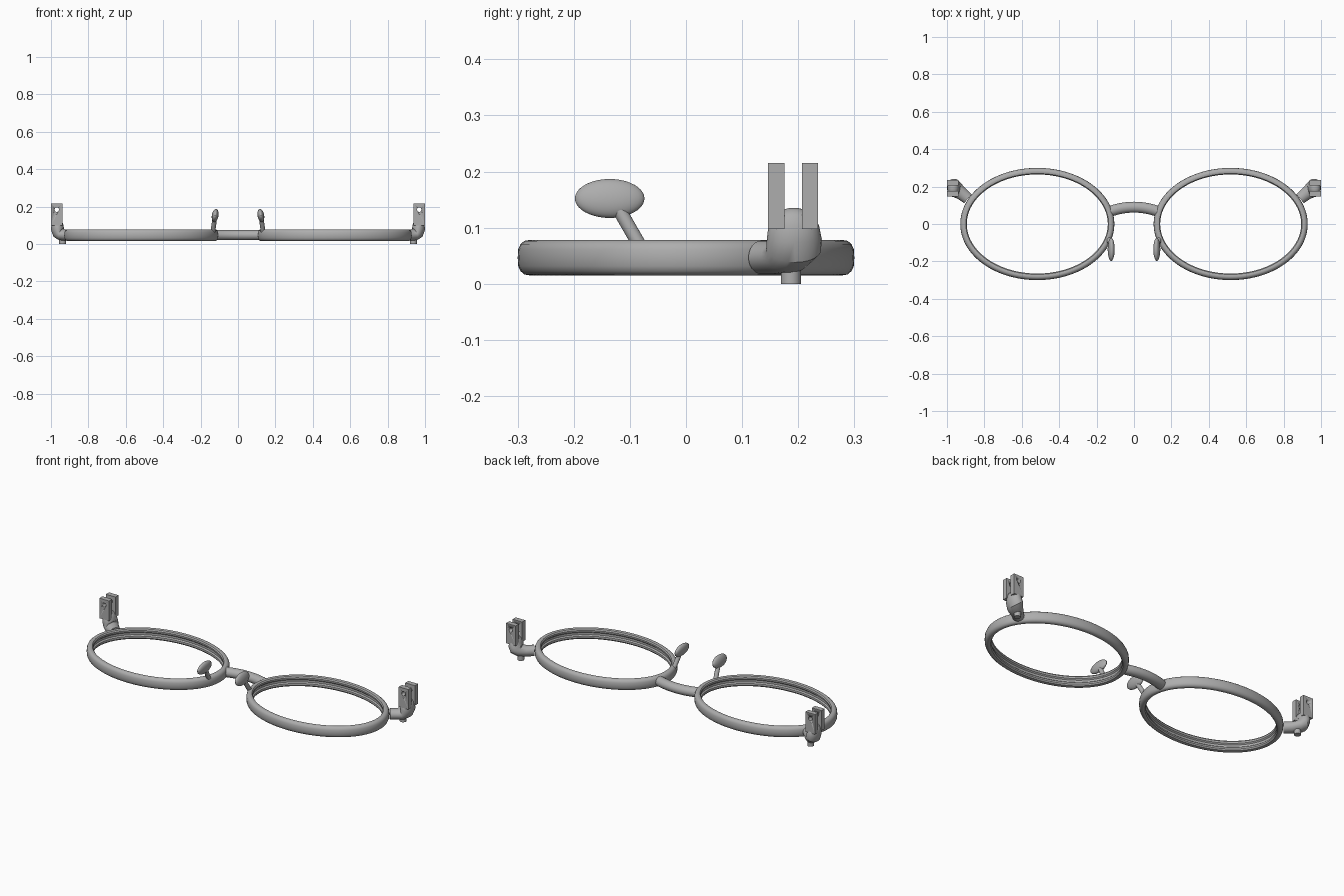
import bpy, bmesh
from math import sin, cos, radians, pi, tau, hypot
from mathutils import Vector, Matrix

cube = bpy.data.objects.get("Cube")
if cube:
    bpy.data.objects.remove(cube, do_unlink=True)

COLOR = (0.42, 0.42, 0.42, 1)
metal = bpy.data.materials.new("grey metal")
metal.use_nodes = True
metal.diffuse_color = COLOR
metal.node_tree.nodes["Principled BSDF"].inputs["Base Color"].default_value = COLOR


def finish(name, bm, mirror=True):
    """Turn a bmesh into a smooth object, optionally mirrored across x."""
    bmesh.ops.recalc_face_normals(bm, faces=bm.faces)
    mesh = bpy.data.meshes.new(name)
    bm.to_mesh(mesh)
    bm.free()
    mesh.materials.append(metal)
    mesh.polygons.foreach_set("use_smooth", [True] * len(mesh.polygons))
    mesh.set_sharp_from_angle(angle=radians(35))
    obj = bpy.data.objects.new(name, mesh)
    bpy.context.collection.objects.link(obj)
    if mirror:
        mod = obj.modifiers.new("Mirror", "MIRROR")
        mod.use_mirror_merge = False
    return obj


def loft(rings, closed=False):
    """Skin a list of point loops; cap the ends unless the loft is closed."""
    bm = bmesh.new()
    loops = [[bm.verts.new(p) for p in ring] for ring in rings]
    n = len(loops[0])
    pairs = list(zip(loops, loops[1:]))
    if closed:
        pairs.append((loops[-1], loops[0]))
    for a, b in pairs:
        for i in range(n):
            j = (i + 1) % n
            bm.faces.new((a[i], a[j], b[j], b[i]))
    if not closed:
        bm.faces.new(loops[0])
        bm.faces.new(loops[-1])
    return bm


def section(center, yaw, pitch, half_width, half_height, n=24):
    """Ellipse facing a heading given by yaw and pitch in degrees."""
    y, p = radians(yaw), radians(pitch)
    side = Vector((-sin(y), cos(y), 0))
    up = Vector((-cos(y) * sin(p), -sin(y) * sin(p), cos(p)))
    return [Vector(center) + side * half_width * cos(t) + up * half_height * sin(t)
            for t in (tau * i / n for i in range(n))]


def cylinder(a, b, r, n=20):
    a, b = Vector(a), Vector(b)
    bm = bmesh.new()
    turn = (b - a).to_track_quat("Z", "Y").to_matrix().to_4x4()
    bmesh.ops.create_cone(bm, cap_ends=True, segments=n, radius1=r, radius2=r,
                          depth=(b - a).length,
                          matrix=Matrix.Translation((a + b) / 2) @ turn)
    return bm


# Oval rims: rounded outside, lens groove inside
half = [(-0.009, 0.006), (-0.016, 0.012), (-0.017, 0.022), (-0.012, 0.029),
        (-0.003, 0.0315), (0.006, 0.030), (0.013, 0.024), (0.017, 0.015)]
profile = half + [(0.018, 0)] + [(u, -v) for u, v in reversed(half)]
A, B, SIDES = 0.394, 0.282, 96
rings = []
for i in range(SIDES):
    t = tau * i / SIDES
    nx, ny = B * cos(t), A * sin(t)
    k = hypot(nx, ny)
    rings.append([(0.517 + A * cos(t) + u * nx / k, B * sin(t) + u * ny / k, 0.0465 + v)
                  for u, v in profile])
finish("rims", loft(rings, closed=True))

# Arched bridge between the rims
rings = []
for i in range(25):
    s = i / 12 - 1
    rings.append(section((0.132 * s, 0.09 - 0.024 * s * s, 0.047),
                         -20 * s, 0, 0.029, 0.027))
finish("bridge", loft(rings), mirror=False)

# Nose pads on slanted stems
bm = bmesh.new()
bmesh.ops.create_uvsphere(
    bm, u_segments=32, v_segments=20, radius=1,
    matrix=Matrix.Translation((0.122, -0.136, 0.152)) @ Matrix.Rotation(radians(-9), 4, "Y")
    @ Matrix.Diagonal((0.018, 0.062, 0.035, 1)))
finish("nose_pads", bm)
finish("nose_pad_stems", cylinder((0.136, -0.072, 0.05), (0.124, -0.125, 0.142), 0.0125))

# End pieces: elbows sweeping outward, then up into a dome
finish("end_pieces", loft([
    section((0.888, 0.135, 0.047), 40, 0, 0.031, 0.030),
    section((0.920, 0.162, 0.047), 36, 0, 0.035, 0.030),
    section((0.945, 0.182, 0.050), 20, 20, 0.043, 0.032),
    section((0.958, 0.192, 0.062), 6, 50, 0.049, 0.037),
    section((0.965, 0.193, 0.080), 0, 80, 0.049, 0.035),
    section((0.966, 0.192, 0.104), 0, 90, 0.045, 0.032),
    section((0.967, 0.192, 0.122), 0, 90, 0.034, 0.026),
    section((0.967, 0.192, 0.131), 0, 90, 0.022, 0.018),
    section((0.967, 0.192, 0.135), 0, 90, 0.008, 0.007)]))

# Screws under the end pieces
finish("screws", cylinder((0.938, 0.187, 0), (0.938, 0.187, 0.05), 0.018))

# Hinge lugs: paired upright plates drilled for a pin
cutter = finish("pin_cutter", cylinder((0.969, 0.1, 0.183), (0.969, 0.3, 0.183), 0.012), False)
cutter.hide_render = True
cutter.hide_set(True)
for name, y in (("front_hinge_lugs", 0.161), ("back_hinge_lugs", 0.221)):
    bm = bmesh.new()
    bmesh.ops.create_cube(bm, size=1, matrix=Matrix.Translation((0.969, y, 0.1565))
                          @ Matrix.Diagonal((0.062, 0.029, 0.117, 1)))
    lug = finish(name, bm)
    drill = lug.modifiers.new("Pin hole", "BOOLEAN")
    drill.operation = "DIFFERENCE"
    drill.solver = "EXACT"
    drill.object = cutter
    lug.modifiers.move(1, 0)
